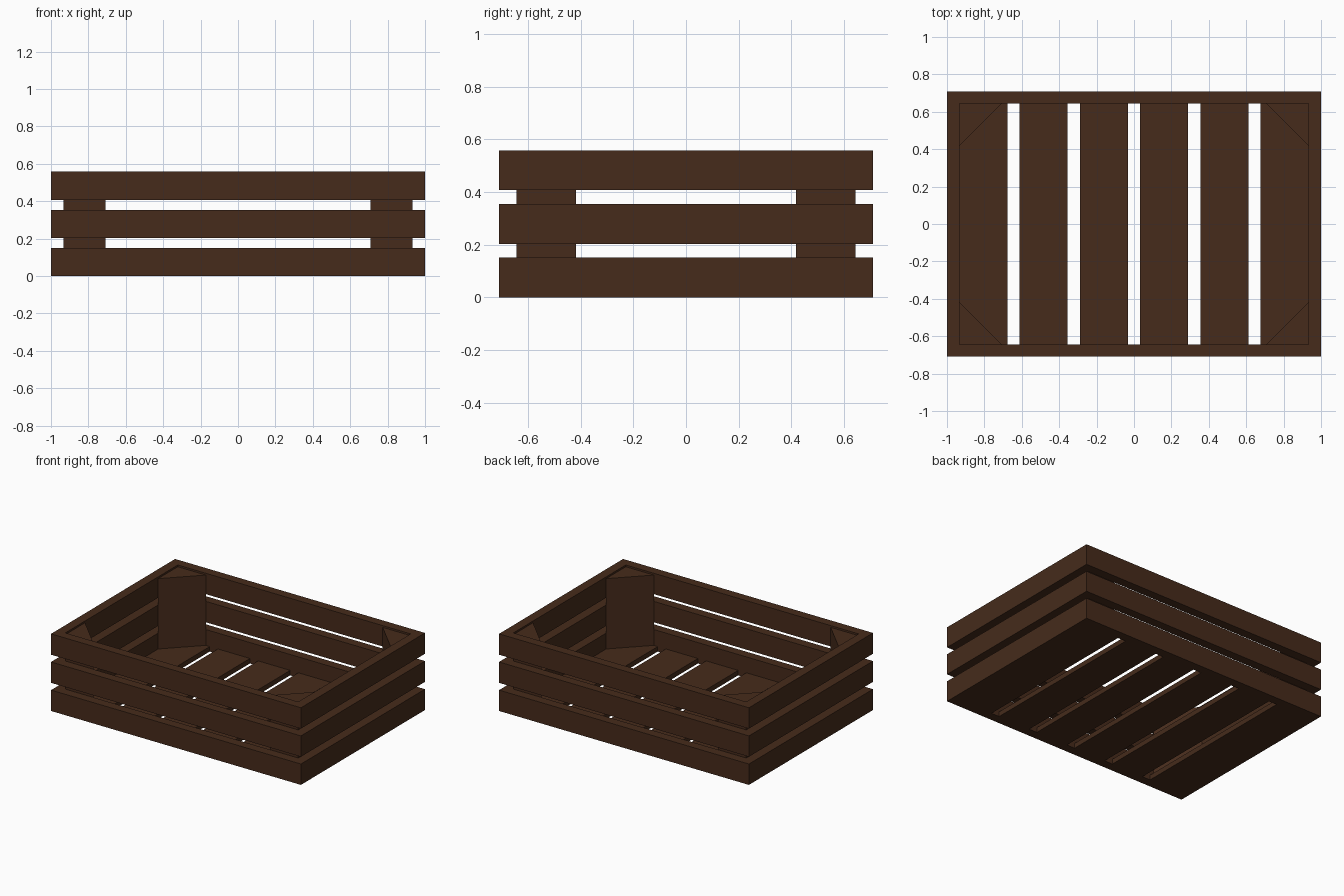
import bpy, bmesh

if "Cube" in bpy.data.objects:
    bpy.data.objects.remove(bpy.data.objects["Cube"])

HX, HY = 1.0, 0.709          # outer half sizes
IX, IY = 0.932, 0.643        # inner half sizes
SLAT_H, GAP = 0.151, 0.0525  # wall boards
FLOOR_T = 0.036

wood = bpy.data.materials.new("dark_wood")
wood.diffuse_color = (0.061, 0.024, 0.011, 1)
wood.use_nodes = True
wood.node_tree.nodes["Principled BSDF"].inputs["Base Color"].default_value = wood.diffuse_color


def add_object(name, bm):
    bmesh.ops.recalc_face_normals(bm, faces=bm.faces)
    mesh = bpy.data.meshes.new(name)
    bm.to_mesh(mesh)
    bm.free()
    mesh.materials.append(wood)
    obj = bpy.data.objects.new(name, mesh)
    bpy.context.collection.objects.link(obj)
    return obj


def prism(name, points, z0, z1):
    """Extrude a flat outline upward from z0 to z1."""
    bm = bmesh.new()
    face = bm.faces.new([bm.verts.new((x, y, z0)) for x, y in points])
    top = bmesh.ops.extrude_face_region(bm, geom=[face])["geom"]
    verts = [g for g in top if isinstance(g, bmesh.types.BMVert)]
    bmesh.ops.translate(bm, verts=verts, vec=(0, 0, z1 - z0))
    return add_object(name, bm)


# Wall boards: three tiers, four mitred boards each
for tier, level in enumerate(("lower", "middle", "upper")):
    z0 = tier * (SLAT_H + GAP)
    for s, side in ((-1, "front"), (1, "back")):
        prism(f"{level}_{side}_board",
              [(-HX, s * HY), (HX, s * HY), (IX, s * IY), (-IX, s * IY)],
              z0, z0 + SLAT_H)
    for s, side in ((-1, "left"), (1, "right")):
        prism(f"{level}_{side}_board",
              [(s * HX, -HY), (s * HX, HY), (s * IX, IY), (s * IX, -IY)],
              z0, z0 + SLAT_H)

# Triangular corner posts
for sx, lr in ((-1, "left"), (1, "right")):
    for sy, fb in ((-1, "front"), (1, "back")):
        prism(f"{fb}_{lr}_corner_post",
              [(sx * IX, sy * IY), (sx * 0.708, sy * IY), (sx * IX, sy * 0.418)],
              FLOOR_T, 0.545)

# Floor boards
W, PITCH = 0.257, 0.322
for i in range(6):
    cx = (i - 2.5) * PITCH
    prism(f"floor_board_{i + 1}",
          [(cx - W / 2, -IY), (cx + W / 2, -IY), (cx + W / 2, IY), (cx - W / 2, IY)],
          0, FLOOR_T)
